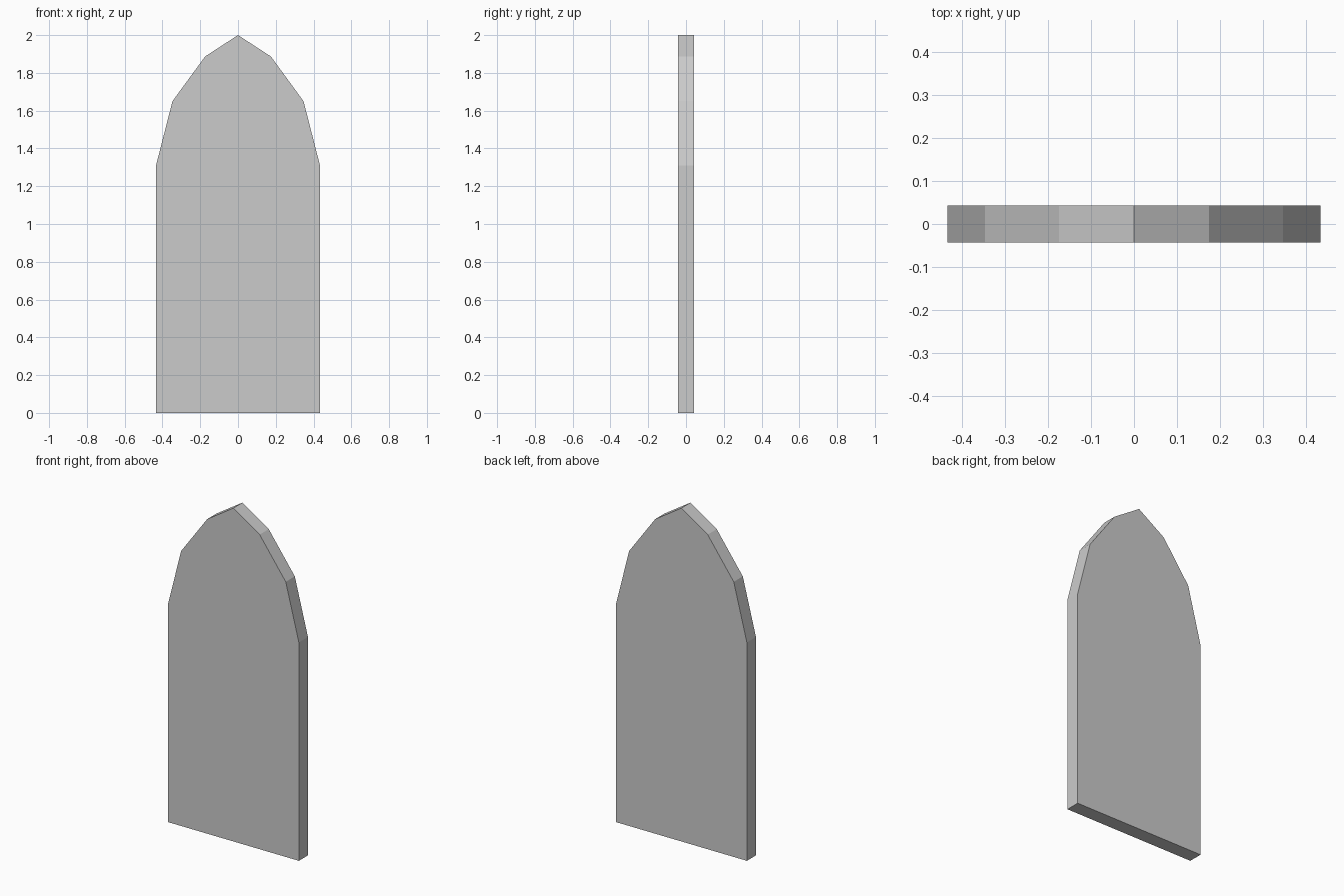
import bpy, bmesh

if "Cube" in bpy.data.objects:
    bpy.data.objects.remove(bpy.data.objects["Cube"])

HALF_DEPTH = 0.043
# Right half of the pointed-arch outline, bottom to shoulder
half = [(0.434, 0.0), (0.434, 1.31), (0.347, 1.65), (0.174, 1.887)]
outline = half + [(0.0, 2.0)] + [(-x, z) for x, z in reversed(half)]

# Arched panel: front face extruded backwards
bm = bmesh.new()
front = bm.faces.new([bm.verts.new((x, -HALF_DEPTH, z)) for x, z in outline])
result = bmesh.ops.extrude_face_region(bm, geom=[front], use_keep_orig=True)
back = [v for v in result["geom"] if isinstance(v, bmesh.types.BMVert)]
bmesh.ops.translate(bm, verts=back, vec=(0, 2 * HALF_DEPTH, 0))
bmesh.ops.recalc_face_normals(bm, faces=bm.faces)

mesh = bpy.data.meshes.new("arched_panel")
bm.to_mesh(mesh)
bm.free()
bpy.context.collection.objects.link(bpy.data.objects.new("arched_panel", mesh))
